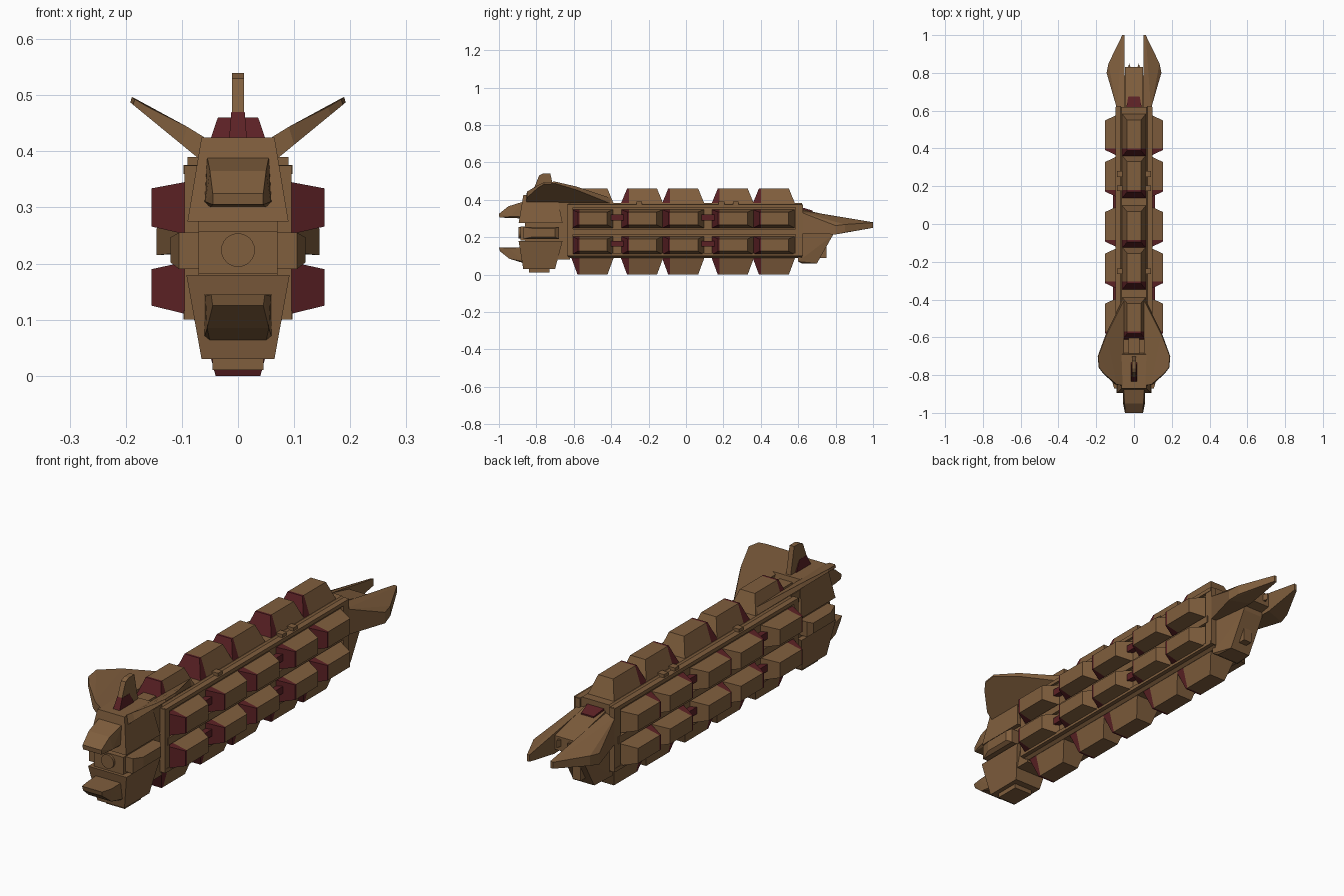
import bpy, bmesh, math
from mathutils import Vector

def material(name, col):
    m = bpy.data.materials.new(name)
    m.diffuse_color = (*col, 1)
    return m

BROWN = material("hull brown", (0.215, 0.112, 0.047))
RED = material("dark red", (0.105, 0.015, 0.018))

def finish(bm, name, red=None, cut=None):
    """Make an object; faces whose centre passes the red rule become red."""
    if cut:
        bmesh.ops.bisect_plane(bm, geom=bm.verts[:] + bm.edges[:] + bm.faces[:],
                               plane_co=cut[0], plane_no=cut[1])
    bmesh.ops.recalc_face_normals(bm, faces=bm.faces[:])
    me = bpy.data.meshes.new(name)
    me.materials.append(BROWN)
    me.materials.append(RED)
    for f in bm.faces:
        f.material_index = int(bool(red and red(f.calc_center_median())))
    bm.to_mesh(me)
    bm.free()
    ob = bpy.data.objects.new(name, me)
    bpy.context.collection.objects.link(ob)
    return ob

def solid(name, pts, mirror=False, **kw):
    """Convex solid around points; mirror doubles the points across x."""
    if mirror:
        pts = list(pts) + [(-x, y, z) for x, y, z in pts]
    bm = bmesh.new()
    for p in pts:
        bm.verts.new(p)
    r = bmesh.ops.convex_hull(bm, input=bm.verts[:])
    junk = {e for k in ("geom_interior", "geom_unused") for e in r[k]
            if isinstance(e, bmesh.types.BMVert)}
    if junk:
        bmesh.ops.delete(bm, geom=list(junk), context='VERTS')
    bmesh.ops.dissolve_limit(bm, angle_limit=0.02, verts=bm.verts[:], edges=bm.edges[:])
    return finish(bm, name, **kw)

def box(name, x0, x1, y0, y1, z0, z1, **kw):
    return solid(name, [(x, y, z) for x in (x0, x1) for y in (y0, y1) for z in (z0, z1)], **kw)

def profile(name, w, yz, **kw):
    """Side profile (y, z) with half width w."""
    return solid(name, [(w, y, z) for y, z in yz], mirror=True, **kw)

# Main hull with chamfered edges, rails and side strips
solid("hull", [(x, y, z) for y in (-0.63, 0.62)
               for x, z in ((0.085, 0.105), (0.065, 0.09), (0.085, 0.365), (0.065, 0.382))], mirror=True)
for s in (-1, 1):
    for z in (0.1, 0.36):
        box("rail", s * 0.07, s * 0.097, -0.63, 0.62, z, z + 0.016)
    box("side_strip", s * 0.08, s * 0.098, -0.62, 0.6, 0.214, 0.245)
    for y0, y1 in ((-0.635, -0.605), (0.585, 0.625)):
        box("end_frame", s * 0.07, s * 0.095, y0, y1, 0.1, 0.375)

# Cargo pods: four-sided frustums with a red front band
def pod(name, base, outer, y, hb=0.115, ho=0.08):
    pts = [(x, y + s * h, z) for h, ring in ((hb, base), (ho, outer)) for x, z in ring for s in (-1, 1)]
    edge = y - 0.07
    solid(name, pts, red=lambda c: c.y < edge, cut=((0, edge, 0), (0, 1, 0)))

for y in (-0.5, -0.235, -0.015, 0.25, 0.47):
    pod("top_pod", [(-0.065, 0.375), (0.065, 0.375)], [(-0.036, 0.46), (0.036, 0.46)], y)
    pod("bottom_pod", [(-0.065, 0.095), (0.065, 0.095)], [(-0.04, 0), (0.04, 0)], y)
    for s in (-1, 1):
        for lo, hi, olo, ohi in ((0.25, 0.347, 0.266, 0.334), (0.108, 0.205, 0.125, 0.19)):
            pod("side_pod", [(s * 0.085, lo), (s * 0.085, hi)], [(s * 0.154, olo), (s * 0.154, ohi)],
                y, 0.11, 0.078)

# Red couplings in the wider gaps, small fittings on the rails
for s in (-1, 1):
    for y in (-0.37, 0.115):
        for z in (0.29, 0.15):
            box("coupling", s * 0.07, s * 0.11, y - 0.04, y + 0.04, z, z + 0.03, red=lambda c: True)
    for y in (-0.25, 0.19, 0.265):
        box("rail_fitting", s * 0.06, s * 0.09, y - 0.015, y + 0.015, 0.37, 0.39)

# Head: core, upper and lower blocks, middle band
box("neck", -0.07, 0.07, -0.86, -0.62, 0.08, 0.385)
box("spine", -0.03, 0.03, -0.7, -0.6, 0.38, 0.405)
solid("upper_head", [(0.09, -0.895, 0.275), (0.09, -0.66, 0.275), (0.065, -0.87, 0.425),
                     (0.065, -0.69, 0.425), (0.083, -0.885, 0.32)], mirror=True)
solid("lower_head", [(0.092, -0.895, 0.18), (0.092, -0.66, 0.18), (0.065, -0.87, 0.03),
                     (0.065, -0.70, 0.03)], mirror=True)
box("chin_plate", -0.045, 0.045, -0.84, -0.73, 0.01, 0.035)
box("middle_band", -0.07, 0.07, -0.885, -0.66, 0.182, 0.257)
solid("middle_flank", [(x, y, z) for x, y, zs in ((0.105, -0.87, (0.19, 0.255)), (0.105, -0.68, (0.19, 0.255)),
                       (0.12, -0.82, (0.202, 0.247)), (0.12, -0.7, (0.202, 0.247))) for z in zs], mirror=True)
bpy.ops.mesh.primitive_cylinder_add(vertices=24, radius=0.03, depth=0.03, location=(0, -0.88, 0.224),
                                    rotation=(math.pi / 2, 0, 0))
bpy.context.object.name = "front_port"
bpy.context.object.data.materials.append(BROWN)

# Jaws
solid("upper_jaw", [(0.055, -0.87, 0.39), (0.06, -0.87, 0.31), (0.05, -0.87, 0.30), (0.05, -0.95, 0.365),
                    (0.058, -0.94, 0.31), (0.045, -0.998, 0.305), (0.045, -1.0, 0.325)], mirror=True)
solid("lower_jaw", [(0.06, -0.87, 0.145), (0.06, -0.87, 0.07), (0.05, -0.87, 0.062), (0.055, -0.945, 0.085),
                    (0.058, -0.95, 0.142), (0.048, -1.0, 0.145), (0.045, -0.995, 0.125)], mirror=True)

# Raised wings beside the head
for s in (-1, 1):
    outline = ((0.065, -0.855, 0.038), (0.10, -0.85, 0.032), (0.165, -0.79, 0.014), (0.187, -0.76, 0.01),
               (0.192, -0.70, 0.01), (0.15, -0.585, 0.018), (0.06, -0.40, 0.03))
    solid("wing", [(s * (x - k * t * 0.3), y, 0.383 + (x - 0.065) * 0.82 + k * t)
                   for x, y, t in outline for k in (0, 1)])

# Dorsal fin, red at its foot
profile("dorsal_fin", 0.011, [(-0.83, 0.42), (-0.785, 0.53), (-0.765, 0.54), (-0.725, 0.54), (-0.70, 0.42)],
        red=lambda c: c.z < 0.47 and c.y < -0.77 or c.z < 0.43)
solid("fin_foot", [(0.016, -0.835, 0.42), (0.016, -0.73, 0.42), (0.012, -0.81, 0.47), (0.012, -0.76, 0.47)],
      mirror=True, red=lambda c: True)

# Tail: sloped boom, lower keel and red hatch
profile("tail_boom", 0.048, [(0.6, 0.355), (0.68, 0.335), (0.83, 0.30), (0.83, 0.24), (0.6, 0.2)])
solid("tail_keel", [(0.07, 0.6, 0.07), (0.07, 0.6, 0.3), (0.055, 0.62, 0.06), (0.05, 0.70, 0.06),
                    (0.05, 0.785, 0.21), (0.05, 0.785, 0.25)], mirror=True)
box("keel_rib", -0.02, 0.02, 0.62, 0.75, 0.09, 0.22)
solid("tail_hatch", [(0.042, 0.61, 0.362), (0.042, 0.61, 0.34), (0.03, 0.675, 0.343), (0.03, 0.675, 0.33)],
      mirror=True, red=lambda c: True)

# Twin tail blades and prongs
for s in (-1, 1):
    solid("tail_blade", [(s * x, y, z) for x, y, zs in (
        (0.05, 0.61, (0.225, 0.345)), (0.09, 0.61, (0.22, 0.335)), (0.145, 0.80, (0.215, 0.262)),
        (0.135, 0.85, (0.225, 0.268)), (0.05, 0.83, (0.22, 0.305)), (0.05, 1.0, (0.25, 0.28)),
        (0.062, 1.0, (0.25, 0.278))) for z in zs])
    solid("tail_prong", [(s * x, y, z) for x, y in ((0.015, 0.82), (0.035, 0.82), (0.025, 0.85))
                         for z in (0.26, 0.29)])
